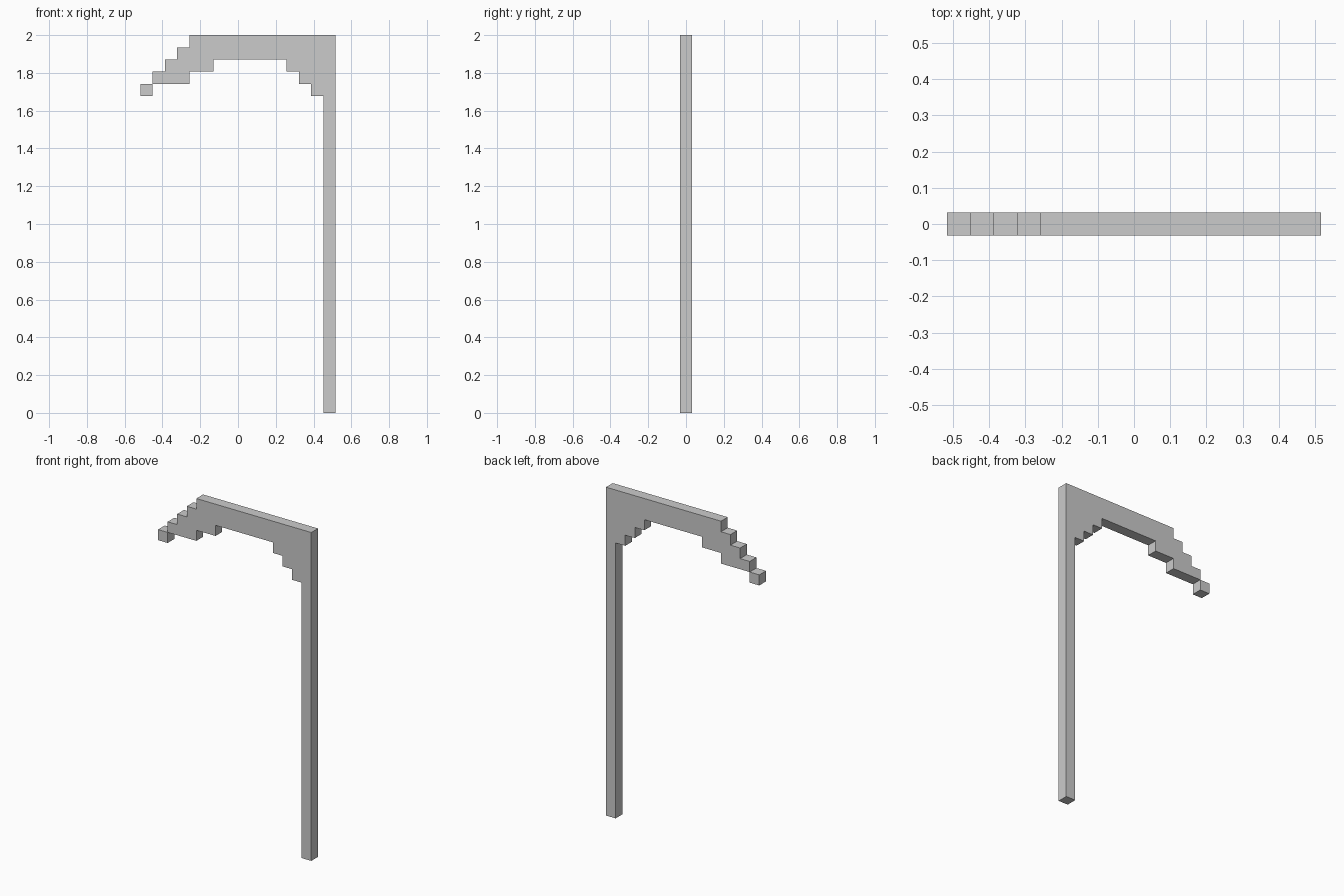
import bpy, bmesh

if "Cube" in bpy.data.objects:
    bpy.data.objects.remove(bpy.data.objects["Cube"])

U = 2 / 31  # one grid step: the model is 16 x 1 x 31 steps


def stairs(x, z, dx, dz, count):
    """Corner points of a staircase that moves sideways, then up or down."""
    pts = []
    for _ in range(count):
        x += dx
        pts.append((x, z))
        z += dz
        pts.append((x, z))
    return pts


def plate(name, outline):
    """Extrude an x/z outline (in grid steps) to one step of depth."""
    bm = bmesh.new()
    face = bm.faces.new([bm.verts.new(((x - 8) * U, -U / 2, z * U)) for x, z in outline])
    ext = bmesh.ops.extrude_face_region(bm, geom=[face], use_keep_orig=True)
    verts = [g for g in ext["geom"] if isinstance(g, bmesh.types.BMVert)]
    bmesh.ops.translate(bm, verts=verts, vec=(0, U, 0))
    bmesh.ops.recalc_face_normals(bm, faces=bm.faces)
    mesh = bpy.data.meshes.new(name)
    bm.to_mesh(mesh)
    bm.free()
    obj = bpy.data.objects.new(name, mesh)
    bpy.context.collection.objects.link(obj)
    return obj


# Pole and curved blade share one continuous outline
outline = [(15, 0), (16, 0), (16, 31), (4, 31), (4, 30)]   # pole and top edge
outline += stairs(4, 30, -1, -1, 3)                        # stepped back of the blade
outline += [(4, 27), (4, 28), (6, 28), (6, 29), (12, 29)]  # cutting edge
outline += [(12, 28)] + stairs(12, 28, 1, -1, 2)           # stepped brace at the pole
outline += [(15, 26)]
plate("pole_and_blade", outline)

# Tip block that meets the blade along one edge
plate("blade_tip", [(0, 26), (1, 26), (1, 27), (0, 27)])
